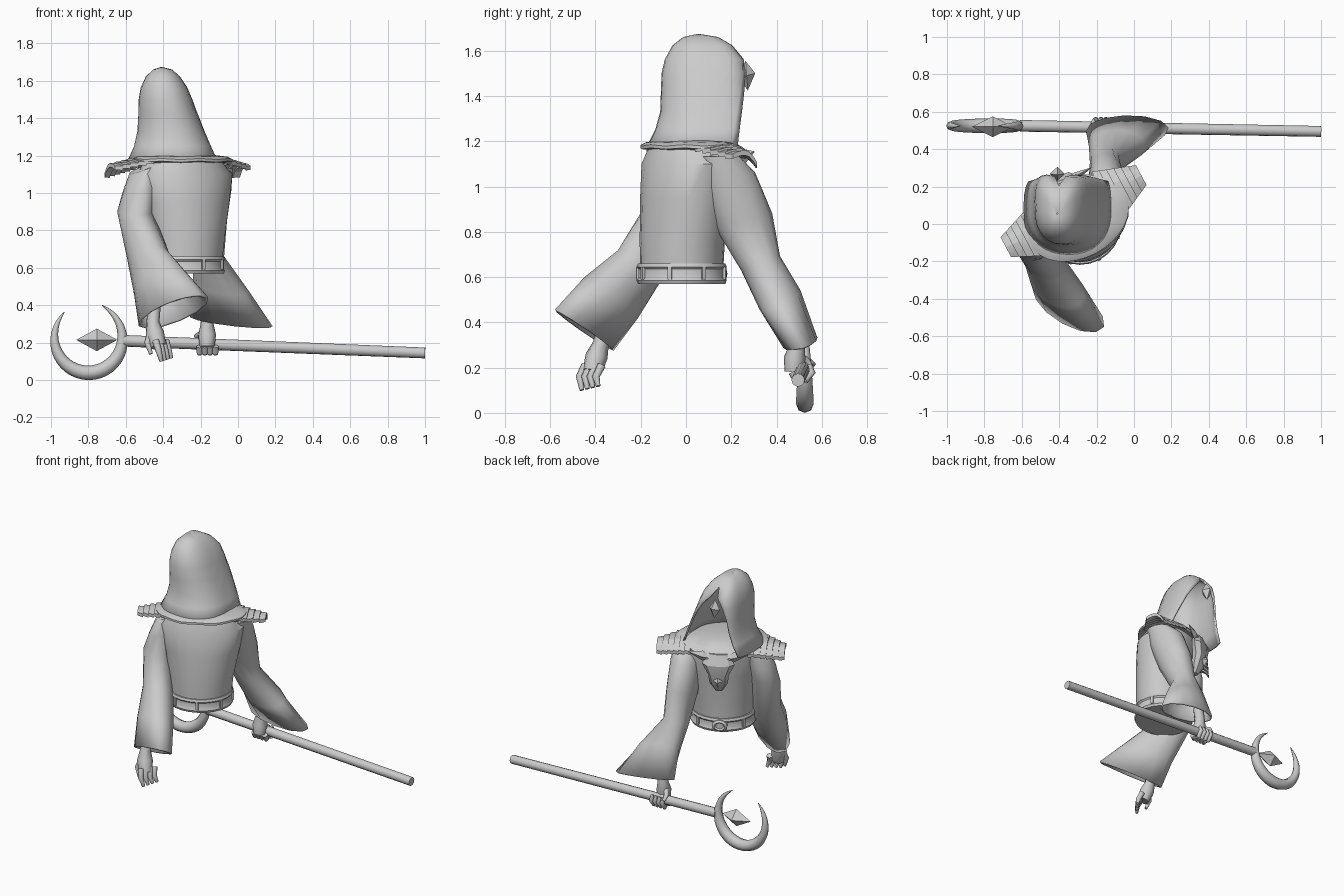
import bpy, bmesh
from math import sin, cos, pi, radians, copysign
from mathutils import Vector

cube = bpy.data.objects.get("Cube")
if cube:
    bpy.data.objects.remove(cube)

cloth = bpy.data.materials.new("plain grey")
cloth.use_nodes = True
GREY = (0.6, 0.6, 0.6, 1)
cloth.diffuse_color = GREY
cloth.node_tree.nodes["Principled BSDF"].inputs["Base Color"].default_value = GREY

# The body is turned: S runs across the shoulders, F is the way it faces
TURN = radians(28)
S = Vector((cos(TURN), sin(TURN), 0))
F = Vector((-sin(TURN), cos(TURN), 0))
UP = Vector((0, 0, 1))
BODY = Vector((-0.3, 0.025, 0))


def local(s, t, z):
    return BODY + S * s + F * t + UP * z


def finish(name, bm, angle=40, thick=0):
    bmesh.ops.recalc_face_normals(bm, faces=bm.faces)
    me = bpy.data.meshes.new(name)
    bm.to_mesh(me)
    bm.free()
    me.materials.append(cloth)
    ob = bpy.data.objects.new(name, me)
    bpy.context.collection.objects.link(ob)
    if thick:
        mod = ob.modifiers.new("thickness", 'SOLIDIFY')
        mod.thickness = thick
        mod.offset = 0
    bpy.ops.object.select_all(action='DESELECT')
    ob.select_set(True)
    bpy.context.view_layer.objects.active = ob
    bpy.ops.object.shade_smooth_by_angle(angle=radians(angle))


def skin(bm, rows, closed=True, cap_start=False, cap_end=False):
    """Bridge rows of points with quads."""
    rows = [[bm.verts.new(p) for p in row] for row in rows]
    n = len(rows[0])
    for r0, r1 in zip(rows, rows[1:]):
        for i in range(n if closed else n - 1):
            j = (i + 1) % n
            bm.faces.new((r0[i], r0[j], r1[j], r1[i]))
    if cap_start:
        bm.faces.new(rows[0])
    if cap_end:
        bm.faces.new(rows[-1])


def ring(c, a, b, n=16):
    c, a, b = Vector(c), Vector(a), Vector(b)
    return [c + a * cos(2 * pi * i / n) + b * sin(2 * pi * i / n) for i in range(n)]


def tube(bm, points, radii, n=8):
    """Round limb along a path, closed at both ends."""
    pts = [Vector(p) for p in points]
    rows = []
    for i, p in enumerate(pts):
        d = (pts[min(i + 1, len(pts) - 1)] - pts[max(i - 1, 0)]).normalized()
        side = d.cross(Vector((0.1, 1, 0.05))).normalized()
        rows.append(ring(p, side * radii[i], d.cross(side) * radii[i], n))
    skin(bm, rows, True, True, True)


def gem(name, centre, x, y, z):
    bm = bmesh.new()
    mid = [bm.verts.new(p) for p in ring(centre, x, y, 4)]
    for tip in (Vector(centre) + Vector(z), Vector(centre) - Vector(z)):
        v = bm.verts.new(tip)
        for i in range(4):
            bm.faces.new((mid[i], mid[(i + 1) % 4], v))
    finish(name, bm, 5)


# Torso: (height, s, t, half width, half depth)
bm = bmesh.new()
rows = [ring(local(s, t, z), S * a, F * b, 24) for z, s, t, a, b in (
    (0.58, 0, -0.05, 0.19, 0.178), (0.75, 0.005, -0.05, 0.205, 0.183),
    (0.95, 0.01, -0.035, 0.24, 0.19), (1.1, 0.01, -0.02, 0.27, 0.19),
    (1.18, 0.0, 0.0, 0.21, 0.18))]
skin(bm, rows, True, True, True)
finish("torso", bm)

# Belt with raised rims, loops and buckle
bm = bmesh.new()
rows = [ring(local(0, -0.05, z), S * (0.192 + g), F * (0.178 + g), 24) for z, g in (
    (0.57, 0), (0.57, 0.012), (0.585, 0.018), (0.6, 0.01),
    (0.635, 0.01), (0.645, 0.018), (0.66, 0.012), (0.66, 0))]
skin(bm, rows, True, True, True)
finish("belt", bm, 30)
for k in range(7):
    ang = pi / 2 + (k + 1) * 2 * pi / 8
    out = S * cos(ang) + F * sin(ang)
    side = out.cross(UP) * 0.009
    p = local(0.202 * cos(ang), -0.05 + 0.188 * sin(ang), 0)
    base = [p - side, p + side, p + side + out * 0.012, p - side + out * 0.012]
    bm = bmesh.new()
    skin(bm, [[q + UP * z for q in base] for z in (0.59, 0.645)], True, True, True)
    finish("belt_loop", bm, 20)
bm = bmesh.new()
skin(bm, [ring(local(0, t, 0.615), S * r, UP * r * 0.8, 12) for t, r in
          ((0.12, 0.05), (0.15, 0.05), (0.16, 0.035), (0.15, 0.025))], True, True, True)
finish("belt_buckle", bm, 30)

# Sleeves: open rings given as centre and two radius vectors
SLEEVES = {
    "right_sleeve": (
        ((-0.5, -0.06, 1.13), (0.07, 0.02, 0.03), (-0.03, 0.08, 0)),
        ((-0.53, -0.08, 1.02), (0.08, 0.02, 0.03), (-0.03, 0.1, 0)),
        ((-0.55, -0.1, 0.9), (0.09, -0.01, 0), (0, 0.095, 0.02)),
        ((-0.48, -0.2, 0.66), (0.105, -0.03, 0.02), (0.01, 0.095, -0.05)),
        ((-0.41, -0.33, 0.51), (0.14, -0.055, 0.05), (0.02, 0.1, -0.07)),
        ((-0.345, -0.45, 0.365), (0.18, -0.1, 0.075), (0.035, 0.078, -0.045))),
    "left_sleeve": (
        ((-0.1, 0.15, 1.13), (0.06, 0.02, 0), (-0.03, 0.08, 0)),
        ((-0.13, 0.19, 1.03), (0.085, 0.02, 0), (-0.03, 0.11, 0.03)),
        ((-0.15, 0.255, 0.85), (0.085, 0, 0), (0, 0.12, 0.03)),
        ((-0.155, 0.33, 0.66), (0.075, 0, 0), (0, 0.08, 0.03)),
        ((-0.09, 0.415, 0.5), (0.145, 0, -0.03), (0, 0.085, 0.04)),
        ((-0.035, 0.505, 0.31), (0.215, 0.01, -0.025), (-0.02, 0.07, 0.02)))}
for name, spec in SLEEVES.items():
    bm = bmesh.new()
    skin(bm, [ring(*r, n=12) for r in spec], True, True, False)
    finish(name, bm, 50, 0.012)

# Hood, square at the open front: (height, right, left, back, front, opening angle)
bm = bmesh.new()
rows = []
for z, x0, x1, y0, y1, gap in (
        (1.17, -0.585, -0.115, -0.17, 0.285, 55), (1.25, -0.55, -0.15, -0.13, 0.285, 53),
        (1.33, -0.532, -0.185, -0.108, 0.283, 48), (1.42, -0.527, -0.22, -0.105, 0.277, 38),
        (1.5, -0.525, -0.25, -0.102, 0.265, 20), (1.56, -0.515, -0.275, -0.088, 0.25, 4),
        (1.62, -0.488, -0.315, -0.055, 0.2, 0), (1.655, -0.45, -0.355, -0.01, 0.14, 0),
        (1.668, -0.415, -0.405, 0.05, 0.06, 0)):
    start, span = pi / 2 + radians(gap), 2 * pi - 2 * radians(gap)
    row = []
    for i in range(25):
        c, f = cos(start + span * i / 24), sin(start + span * i / 24)
        p = 0.55 if f > 0 else 0.9
        row.append(Vector(((x0 + x1) / 2 + (x1 - x0) / 2 * copysign(abs(c) ** p, c),
                           (y0 + y1) / 2 + (y1 - y0) / 2 * copysign(abs(f) ** p, f), z)))
    rows.append(row)
skin(bm, rows, False)
bmesh.ops.remove_doubles(bm, verts=bm.verts, dist=0.008)
finish("hood", bm, 50, 0.012)
gem("hood_gem", (-0.41, 0.268, 1.49), (0.04, 0, 0), (0, 0.038, 0.01), (0, -0.005, 0.065))

# Collar drooping to a point at the front
bm = bmesh.new()
rows = []
for k, z, rim in ((0.6, 1.205, 0), (0.92, 1.195, 0.3), (1.03, 1.182, 1), (1.03, 1.168, 1), (0.8, 1.16, 0.3)):
    row = []
    for i in range(32):
        c, f = cos(2 * pi * i / 32), sin(2 * pi * i / 32)
        front = max(f, 0) ** 3 * rim
        row.append(local(0.28 * k * c, (0.2 + 0.03 * front) * k * f,
                         z - 0.06 * front + 0.003 * rim * cos(pi * i / 2)))
    rows.append(row)
skin(bm, rows, True, True, True)
finish("collar", bm, 30)

# Shoulder guards made of overlapping slats that taper outwards
for side, name in ((1, "left_shoulder_slat"), (-1, "right_shoulder_slat")):
    for k in range(6):
        rows = []
        for end in (0, 1):
            f = (k + end) / 6
            half, top = 0.155 - 0.095 * f, 1.2 - 0.05 * f + 0.01 * end
            arch = [(0.035 + 0.015 * f + u * half / 3, top - (0.055 if u > 0 else 0.015) * (u / 3) ** 2)
                    for u in range(-3, 4)]
            loop = arch + [(t, z - 0.022) for t, z in reversed(arch)]
            rows.append([local(side * (0.185 + 0.225 * f), t, z) for t, z in loop])
        bm = bmesh.new()
        skin(bm, rows, True, True, True)
        finish(name, bm, 15)

# Chest ornament: tapered mask with a nose and side wings
bm = bmesh.new()
skin(bm, [ring(local(0, t, z), S * w, F * d, 8) for z, t, w, d in (
    (1.15, 0.2, 0.07, 0.03), (1.08, 0.215, 0.105, 0.045), (1.0, 0.21, 0.065, 0.045),
    (0.94, 0.195, 0.06, 0.04), (0.88, 0.175, 0.025, 0.02))], True, True, True)
finish("chest_mask", bm, 25)
gem("mask_nose", local(0, 0.24, 0.97), S * 0.03, F * 0.03, UP * 0.045)
for side in (-1, 1):
    gem("chest_wing", local(side * 0.1, 0.21, 1.13), S * 0.1 + UP * side * 0.025, F * 0.02, UP * 0.035)

# Hands: wrist and palm, then fingers and thumb
bm = bmesh.new()
tube(bm, [(-0.445, -0.36, 0.42), (-0.455, -0.375, 0.31), (-0.445, -0.395, 0.25), (-0.425, -0.415, 0.18)],
     [0.034, 0.035, 0.05, 0.043])
for k in range(4):
    x, y = -0.44 + 0.018 * k, -0.455 + 0.024 * k
    tube(bm, [(x, y + 0.01, 0.21), (x + 0.015, y - 0.015, 0.16), (x + 0.03, y - 0.005, 0.1 + 0.006 * k)],
         [0.019, 0.017, 0.01], 8)
tube(bm, [(-0.465, -0.4, 0.26), (-0.485, -0.42, 0.2), (-0.465, -0.43, 0.14)], [0.02, 0.017, 0.01], 8)
finish("right_hand", bm, 60)

bm = bmesh.new()
tube(bm, [(-0.16, 0.48, 0.4), (-0.165, 0.49, 0.3), (-0.165, 0.48, 0.24), (-0.165, 0.475, 0.18)],
     [0.034, 0.035, 0.048, 0.04])
for k in range(4):
    x = -0.205 + 0.028 * k
    tube(bm, [(x, 0.47, 0.18), (x, 0.485, 0.148), (x, 0.53, 0.145), (x, 0.558, 0.18), (x, 0.545, 0.215)],
         [0.018, 0.017, 0.016, 0.015, 0.01], 8)
tube(bm, [(-0.19, 0.49, 0.25), (-0.22, 0.53, 0.235), (-0.215, 0.555, 0.2)], [0.019, 0.016, 0.01], 8)
finish("left_hand", bm, 60)

# Staff, crescent head and floating crystal
bm = bmesh.new()
tube(bm, [(-0.61, 0.525, 0.21), (1, 0.495, 0.145)], [0.031, 0.029], 12)
finish("staff", bm)

bm = bmesh.new()
rows = []
for i in range(33):
    f = i / 32
    ang = radians(70 - 300 * f)
    r = 0.002 + 0.037 * sin(pi * f) ** 0.8
    out = Vector((cos(ang), 0, sin(ang)))
    rows.append(ring(Vector((-0.797, 0.525, 0.207)) + out * (0.207 - r), out * r, Vector((0, r, 0)), 8))
skin(bm, rows, True, True, True)
finish("crescent_head", bm, 50)
gem("crystal", (-0.755, 0.52, 0.215), (0.11, 0, 0), (0, 0.055, 0), (0, 0, 0.06))
